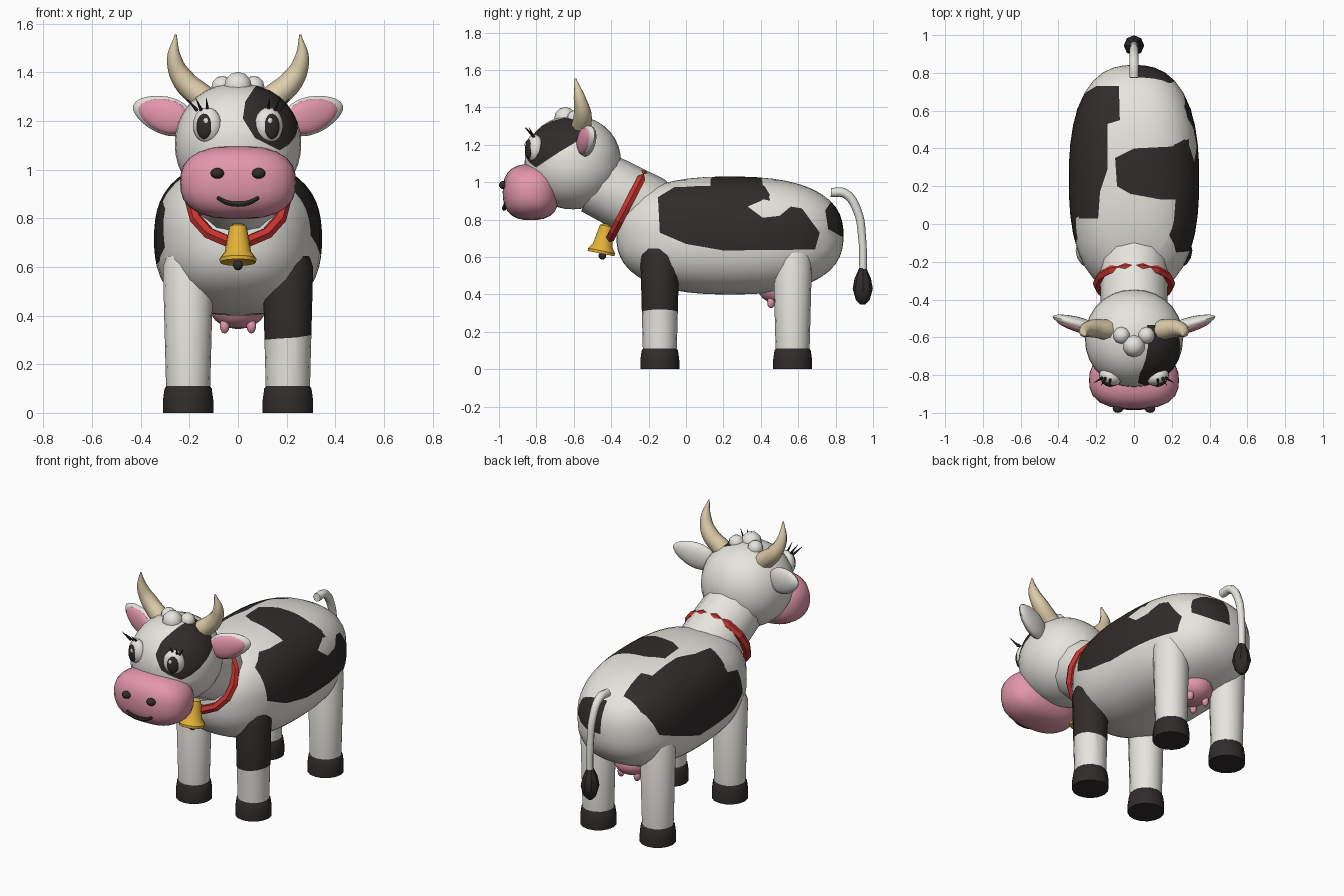
import bpy, bmesh
from math import sin, cos, pi, radians
from mathutils import Vector, Euler, Matrix

if "Cube" in bpy.data.objects:
    bpy.data.objects.remove(bpy.data.objects["Cube"])


def material(name, rgb):
    m = bpy.data.materials.new(name)
    m.diffuse_color = (*rgb, 1)
    m.use_nodes = True
    m.node_tree.nodes["Principled BSDF"].inputs["Base Color"].default_value = m.diffuse_color
    return m


WHITE = material("white", (0.80, 0.78, 0.73))
BLACK = material("black", (0.03, 0.025, 0.024))
PINK = material("pink", (0.77, 0.31, 0.41))
RED = material("red", (0.57, 0.035, 0.03))
GOLD = material("gold", (0.76, 0.44, 0.04))
HORN = material("horn", (0.72, 0.61, 0.40))


def finish(bm, name, mat, angle=40):
    bmesh.ops.recalc_face_normals(bm, faces=bm.faces)
    me = bpy.data.meshes.new(name)
    for f in bm.faces:
        f.smooth = True
    bm.to_mesh(me)
    bm.free()
    me.set_sharp_from_angle(angle=radians(angle))
    me.materials.append(mat)
    ob = bpy.data.objects.new(name, me)
    bpy.context.collection.objects.link(ob)
    return ob


def blob(name, center, radii, mat, p=2.0, seg=16, rings=10, rot=(0, 0, 0), taper=0):
    """Superellipsoid; taper narrows the +x end."""
    bm = bmesh.new()
    bmesh.ops.create_uvsphere(bm, u_segments=seg, v_segments=rings, radius=1)
    m = Euler(rot).to_matrix()
    for v in bm.verts:
        d = v.co / sum(abs(c) ** p for c in v.co) ** (1 / p)
        k = 1 - taper * d.x
        v.co = Vector(center) + m @ Vector((d.x * radii[0], d.y * radii[1] * k, d.z * radii[2] * k))
    return finish(bm, name, mat)


def lathe(name, profile, mat, loc=(0, 0, 0), axis=(0, 0, 1), sides=16, angle=40):
    """Revolve (radius, height) points about an axis and cap both ends."""
    bm = bmesh.new()
    m = Matrix.Translation(loc) @ Vector(axis).to_track_quat('Z', 'Y').to_matrix().to_4x4()
    rows = [[bm.verts.new(m @ Vector((r * cos(2 * pi * i / sides), r * sin(2 * pi * i / sides), z)))
             for i in range(sides)] for r, z in profile]
    for a, b in zip(rows, rows[1:]):
        for i in range(sides):
            j = (i + 1) % sides
            bm.faces.new((a[i], a[j], b[j], b[i]))
    bm.faces.new(rows[0])
    bm.faces.new(rows[-1])
    return finish(bm, name, mat, angle)


def tube(name, points, radii, mat, res=2):
    """Round tube through points with varying radius."""
    cu = bpy.data.curves.new(name, 'CURVE')
    cu.dimensions = '3D'
    cu.bevel_depth, cu.bevel_resolution, cu.resolution_u = 1, res, 5
    cu.use_fill_caps = True
    sp = cu.splines.new('BEZIER')
    sp.bezier_points.add(len(points) - 1)
    for bp, co, r in zip(sp.bezier_points, points, radii):
        bp.co, bp.radius = co, r
        bp.handle_left_type = bp.handle_right_type = 'AUTO'
    tmp = bpy.data.objects.new(name + "_path", cu)
    bpy.context.collection.objects.link(tmp)
    me = bpy.data.meshes.new_from_object(tmp.evaluated_get(bpy.context.evaluated_depsgraph_get()))
    bpy.data.objects.remove(tmp)
    bm = bmesh.new()
    bm.from_mesh(me)
    for f in bm.faces:
        f.material_index = 0
    return finish(bm, name, mat, 50)


def inside(poly, u, v):
    hit = False
    for (a, b), (c, d) in zip(poly, poly[1:] + poly[:1]):
        if (b > v) != (d > v) and u < a + (v - b) * (c - a) / (d - b):
            hit = not hit
    return hit


def paint(ob, keep, *masks):
    """Cut outlines (axis pair, polygon) into the mesh; blacken faces inside all of them."""
    me = ob.data
    bm = bmesh.new()
    bm.from_mesh(me)
    for (i, j), poly in masks:
        for p, q in zip(poly, poly[1:] + poly[:1]):
            lo = (min(p[0], q[0]), min(p[1], q[1]))
            hi = (max(p[0], q[0]), max(p[1], q[1]))
            faces = [f for f in bm.faces if keep(f.calc_center_median()) and all(
                min(v.co[k] for v in f.verts) <= hi[n] and max(v.co[k] for v in f.verts) >= lo[n]
                for n, k in enumerate((i, j)))]
            co, no = Vector(), Vector()
            co[i], co[j] = p
            no[i], no[j] = q[1] - p[1], p[0] - q[0]
            geom = faces + list({e for f in faces for e in f.edges}) + list({v for f in faces for v in f.verts})
            if faces:
                bmesh.ops.bisect_plane(bm, geom=geom, dist=1e-5, plane_co=co, plane_no=no.normalized())
    if len(me.materials) < 2:
        me.materials.append(BLACK)
    for f in bm.faces:
        c = f.calc_center_median()
        if keep(c) and all(inside(poly, c[a[0]], c[a[1]]) for a, poly in masks):
            f.material_index = 1
    bm.to_mesh(me)
    bm.free()


XY, XZ, YZ = (0, 1), (0, 2), (1, 2)

# Body with its patches
body = blob("body", (0, 0.235, 0.715), (0.345, 0.607, 0.315), WHITE, 2.5, 40, 26)
paint(body, lambda c: c.x > 0, (YZ, [
    (-0.14, 0.73), (-0.15, 0.92), (-0.06, 0.975), (0.42, 0.98), (0.45, 0.93), (0.40, 0.90), (0.33, 0.87),
    (0.41, 0.81), (0.50, 0.82), (0.56, 0.87), (0.62, 0.86), (0.715, 0.73), (0.69, 0.64), (0.2, 0.635), (0.0, 0.67)]))
paint(body, lambda c: c.z > 0.8, (XY, [
    (-0.1, 0.35), (0, 0.4), (0.2, 0.41), (0.29, 0.45), (0.3, 0.0), (0.21, 0.0), (0.22, 0.13), (0.14, 0.13),
    (-0.02, 0.16), (-0.09, 0.2)]))
paint(body, lambda c: c.x > 0.01, (YZ, [(0.745, 0.85), (0.78, 0.90), (0.87, 0.85), (0.87, 0.71), (0.83, 0.71), (0.76, 0.75)]))
paint(body, lambda c: c.x < 0 and c.z > 0.8, (XY, [
    (-0.28, 0.68), (-0.2, 0.73), (-0.08, 0.73), (-0.075, 0.55), (-0.14, 0.53), (-0.14, 0.29), (-0.18, 0.17),
    (-0.19, 0.03), (-0.29, 0.03), (-0.29, 0.3)]))
paint(body, lambda c: c.x < 0, (YZ, [
    (-0.08, 0.84), (-0.13, 0.68), (0.0, 0.62), (0.34, 0.6), (0.66, 0.71), (0.72, 0.85), (0.67, 0.92),
    (0.5, 0.94), (0.05, 0.94), (0.03, 0.87)]))

# Neck, collar and bell
AXIS = (0, 0.887, -0.46)
lathe("neck", [(0.175, 0), (0.182, 0.32), (0.165, 0.36)], WHITE, (0, -0.48, 1.0), AXIS, 12)
bpy.ops.mesh.primitive_torus_add(major_segments=14, minor_segments=6, major_radius=0.193, minor_radius=0.026,
                                 location=(0, -0.315, 0.873),
                                 rotation=Vector(AXIS).to_track_quat('Z', 'Y').to_euler())
bpy.context.object.name = "collar"
bpy.context.object.data.materials.append(RED)
lathe("bell", [(0.02, 0.085), (0.036, 0.075), (0.044, 0.03), (0.054, -0.03), (0.076, -0.06), (0.074, -0.075),
               (0.05, -0.07)], GOLD, (0, -0.44, 0.692), (0, 0.2, 1), 14)
blob("bell_clapper", (0, -0.447, 0.607), (0.021,) * 3, BLACK, seg=10, rings=6)

# Legs and hooves
for sx, side in ((-1, "left"), (1, "right")):
    for y, end in ((-0.14, "front"), (0.57, "back")):
        leg = lathe(f"{end}_leg_{side}", [(0.091, 0.11), (0.104, 0.6), (0.088, 0.645)], WHITE, (sx * 0.205, y, 0))
        lathe(f"{end}_hoof_{side}", [(0.104, 0), (0.104, 0.05), (0.097, 0.1), (0.085, 0.117)], BLACK,
              (sx * 0.205, y, 0))
        if sx > 0 and end == "front":
            paint(leg, lambda c: True, (XZ, [(0, 0.29), (0.16, 0.305), (0.24, 0.31), (0.4, 0.335), (0.4, 0.7), (0, 0.7)]))

# Udder and teats
blob("udder", (0, 0.51, 0.43), (0.115, 0.125, 0.085), PINK)
for sx in (-1, 1):
    for y in (0.455, 0.56):
        blob("teat", (sx * 0.055, y, 0.358), (0.021, 0.021, 0.032), PINK, seg=10, rings=6)

# Tail
tube("tail", [(0, 0.775, 0.945), (0, 0.85, 0.94), (0, 0.915, 0.85), (0, 0.942, 0.7), (0, 0.947, 0.52)],
     [0.025, 0.025, 0.023, 0.021, 0.02], WHITE)
lathe("tail_tuft", [(0.012, 0.345), (0.037, 0.37), (0.054, 0.43), (0.044, 0.485), (0.016, 0.548)], BLACK,
      (0, 0.945, 0), sides=8)

# Head with eye patch, muzzle
head = blob("head", (0, -0.605, 1.105), (0.26, 0.258, 0.25), WHITE, 2.1, 28, 18)
paint(head, lambda c: c.x > 0,
      (XZ, [(0.02, 1.21), (0.03, 1.28), (0.07, 1.34), (0.11, 1.37), (0.3, 1.37), (0.3, 1.07), (0.17, 1.08), (0.07, 1.13)]),
      (YZ, [(-0.9, 1.0), (-0.9, 1.4), (-0.54, 1.4), (-0.53, 1.28), (-0.58, 1.22), (-0.68, 1.16), (-0.8, 1.08)]))
blob("muzzle", (0, -0.828, 0.947), (0.238, 0.152, 0.15), PINK, 2.6, 24, 14)
tube("mouth", [(-0.085, -0.966, 0.885), (-0.045, -0.972, 0.864), (0, -0.972, 0.858), (0.045, -0.972, 0.864),
               (0.085, -0.966, 0.885)], [0.009, 0.011, 0.012, 0.011, 0.009], BLACK, 1)

# Forelock
for x, y, z, r in ((0, -0.645, 1.342, 0.06), (-0.065, -0.59, 1.34, 0.046), (0.065, -0.59, 1.34, 0.046)):
    blob("forelock", (x, y, z), (r, r, r), WHITE, seg=10, rings=6)

# Mirrored face parts
for sx, side in ((-1, "left"), (1, "right")):
    blob("nostril_" + side, (sx * 0.085, -0.977, 0.985), (0.028, 0.023, 0.022), BLACK, seg=12, rings=8)
    turn = (0, 0, sx * 0.42)
    blob("eye_" + side, (sx * 0.126, -0.81, 1.182), (0.062, 0.045, 0.074), WHITE, rot=turn)
    blob("pupil_" + side, (sx * 0.14, -0.842, 1.178), (0.034, 0.016, 0.052), BLACK, rot=turn)
    blob("eye_glint_" + side, (sx * 0.133, -0.856, 1.2), (0.011, 0.006, 0.014), WHITE, seg=8, rings=6, rot=turn)
    for x0, x1, y1 in ((0.125, 0.13, -0.862), (0.15, 0.174, -0.855), (0.168, 0.212, -0.84)):
        base, tip = Vector((sx * x0, -0.815, 1.243)), Vector((sx * x1, y1, 1.293))
        lathe("eyelash_" + side, [(0.008, 0), (0.001, (tip - base).length)], BLACK, base, tip - base, 6)
    # Ear: white shell with pink inside, mirrored by half turn about z
    d = Vector((sx * 0.24, 0.07, 0.075)).normalized()
    rot = d.to_track_quat('X', 'Z').to_euler()
    front = Vector((sx * 0.28, -0.96, 0)) * 0.016
    mid = Vector((sx * 0.31, -0.525, 1.226))
    blob("ear_" + side, mid, (0.132, 0.036, 0.077), WHITE, rot=rot, taper=0.2)
    blob("ear_inner_" + side, mid + front - d * 0.008, (0.112, 0.027, 0.068), PINK, rot=rot, taper=0.2)
    tube("horn_" + side, [(sx * 0.145, -0.56, 1.295), (sx * 0.225, -0.553, 1.37), (sx * 0.262, -0.57, 1.455),
                          (sx * 0.256, -0.592, 1.555)], [0.055, 0.047, 0.031, 0.004], HORN)
